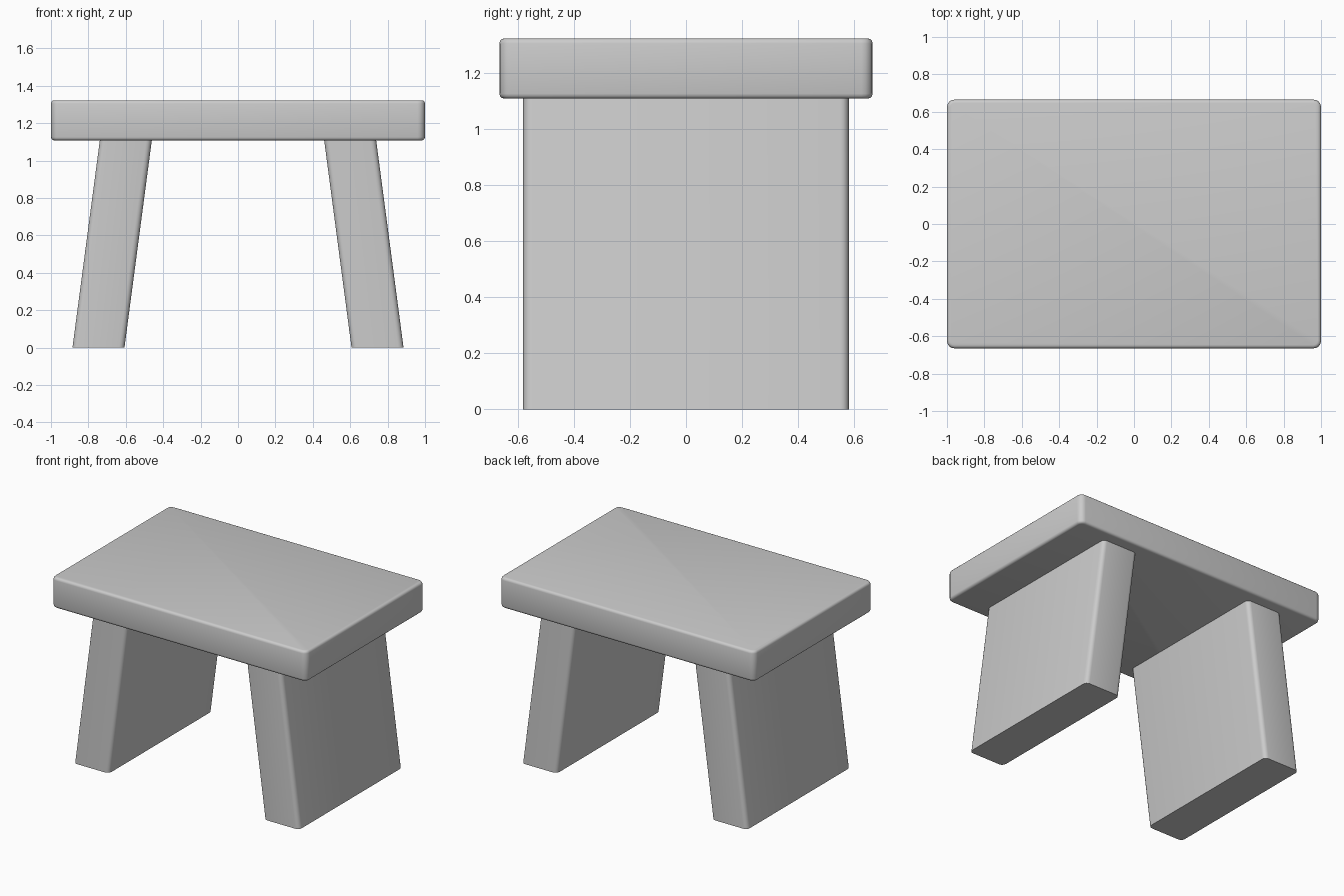
import bpy, bmesh, math
from mathutils import Matrix

if "Cube" in bpy.data.objects:
    bpy.data.objects.remove(bpy.data.objects["Cube"])


def rounded_block(name, x, y, z, corner, rim=0.0, lean=0.0):
    """Box between x, y, z ranges with rounded uprights, optional rounded rims and x lean."""
    bm = bmesh.new()
    bmesh.ops.create_cube(bm, size=1)
    size = [r[1] - r[0] for r in (x, y, z)]
    mid = [(r[0] + r[1]) / 2 for r in (x, y, z)]
    bm.transform(Matrix.Translation(mid) @ Matrix.Diagonal((*size, 1)))

    # round the upright edges
    uprights = [e for e in bm.edges if abs(e.verts[0].co.z - e.verts[1].co.z) > 1e-4]
    bmesh.ops.bevel(bm, geom=uprights, offset=corner, segments=4, profile=0.5, affect='EDGES')

    # round the top and bottom rims
    if rim:
        rims = [e for e in bm.edges if abs(e.verts[0].co.z - e.verts[1].co.z) < 1e-4]
        bmesh.ops.bevel(bm, geom=rims, offset=rim, segments=3, profile=0.5, affect='EDGES')

    # lean sideways while the foot stays flat on the floor
    for v in bm.verts:
        v.co.x += lean * v.co.z
    bmesh.ops.recalc_face_normals(bm, faces=bm.faces)

    mesh = bpy.data.meshes.new(name)
    bm.to_mesh(mesh)
    bm.free()
    obj = bpy.data.objects.new(name, mesh)
    bpy.context.collection.objects.link(obj)
    bpy.ops.object.select_all(action='DESELECT')
    obj.select_set(True)
    bpy.context.view_layer.objects.active = obj
    bpy.ops.object.shade_smooth_by_angle(angle=math.radians(35))
    return obj


# seat slab
rounded_block("seat", (-1, 1), (-0.665, 0.665), (1.107, 1.322), corner=0.04, rim=0.018)

# splayed panel legs, mirrored left and right
for side, label in ((-1, "left"), (1, "right")):
    span = sorted((side * 0.607, side * 0.885))
    rounded_block(f"{label}_leg", span, (-0.58, 0.58), (0, 1.112), corner=0.03, lean=-side * 0.132)
